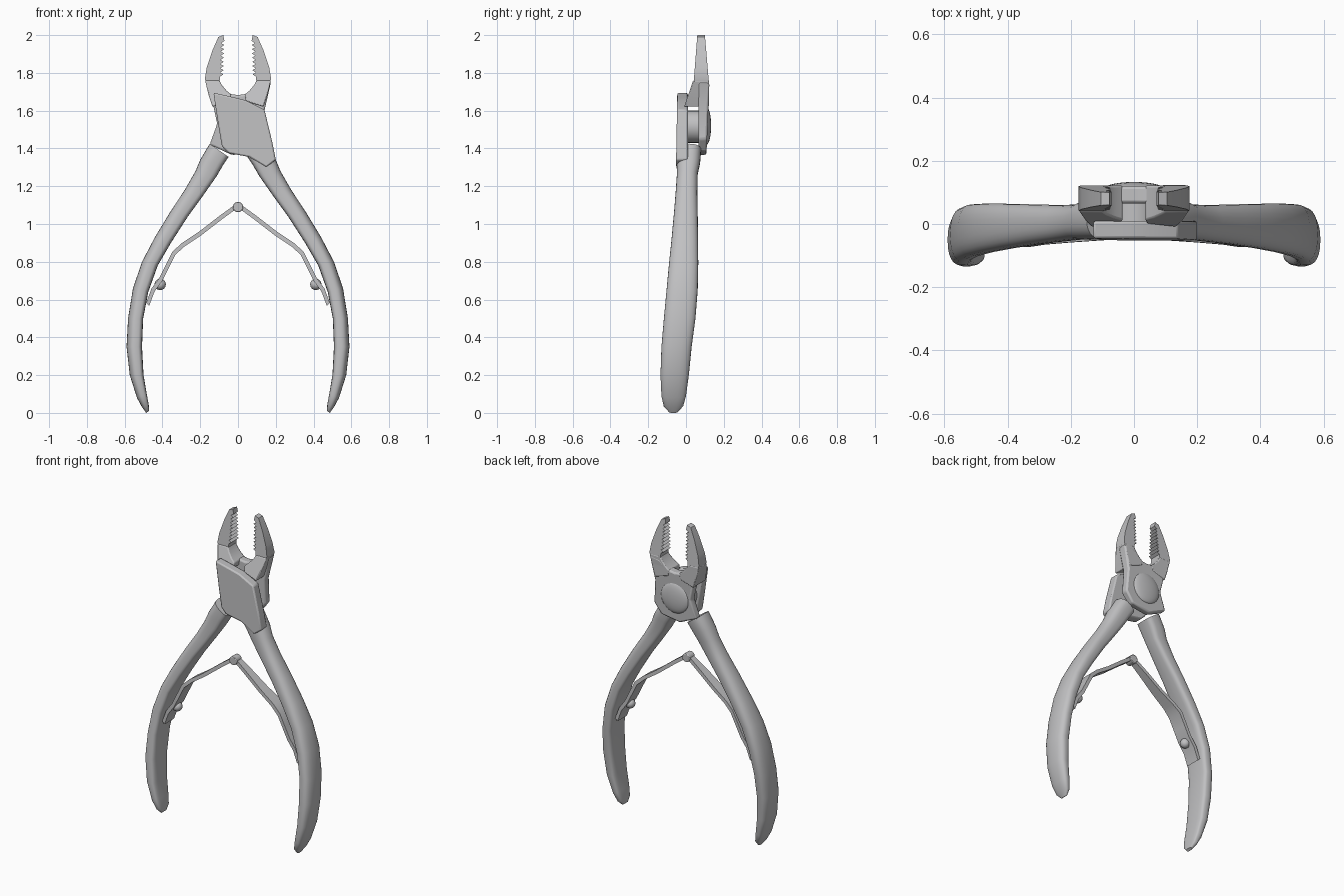
import bpy
import bmesh
from math import sin, cos, pi, radians
from mathutils import Matrix

cube = bpy.data.objects.get("Cube")
if cube:
    bpy.data.objects.remove(cube, do_unlink=True)

steel = bpy.data.materials.new("brushed steel grey")
steel.use_nodes = True
colour = (0.53, 0.53, 0.54, 1)
steel.diffuse_color = colour
steel.node_tree.nodes["Principled BSDF"].inputs["Base Color"].default_value = colour


def finish(name, bm, bevel=0, angle=35):
    """Turn a bmesh into a shaded object with an optional soft edge."""
    bmesh.ops.recalc_face_normals(bm, faces=bm.faces)
    mesh = bpy.data.meshes.new(name)
    bm.to_mesh(mesh)
    bm.free()
    mesh.materials.append(steel)
    obj = bpy.data.objects.new(name, mesh)
    bpy.context.collection.objects.link(obj)
    bpy.ops.object.select_all(action="DESELECT")
    obj.select_set(True)
    bpy.context.view_layer.objects.active = obj
    bpy.ops.object.shade_smooth_by_angle(angle=radians(angle))
    if bevel:
        mod = obj.modifiers.new("soft edge", "BEVEL")
        mod.width = bevel
        mod.segments = 2
        mod.limit_method = "ANGLE"
    return obj


def loft(name, rings, bevel=0, angle=35):
    """Skin a list of equal-sized point rings and cap both ends."""
    bm = bmesh.new()
    rows = [[bm.verts.new(p) for p in ring] for ring in rings]
    n = len(rows[0])
    for low, high in zip(rows, rows[1:]):
        for i in range(n):
            j = (i + 1) % n
            bm.faces.new((low[i], low[j], high[j], high[i]))
    bm.faces.new(rows[0])
    bm.faces.new(rows[-1])
    return finish(name, bm, bevel, angle)


def plate(name, outline, front, back, side=1, bevel=0):
    """Extrude an x-z outline between two depth rules."""
    return loft(name, [[(side * x, depth(z), z) for x, z in outline]
                       for depth in (front, back)], bevel)


def ramp(z0, y0, z1, y1):
    return lambda z: y0 + (y1 - y0) * (z - z0) / (z1 - z0)


def flat(y):
    return lambda z: y


def soft(v, power):
    return abs(v) ** power * (1 if v > 0 else -1)


def handle_ring(side, xi, zi, xo, zo, y0, y1, count=24):
    """D-shaped section: flattish inside, round outside."""
    ring = []
    for k in range(count):
        c, s = cos(2 * pi * k / count), sin(2 * pi * k / count)
        power = 0.5 if c < 0 else 0.85
        u = (1 + soft(c, power)) / 2
        v = (1 + soft(s, power)) / 2
        ring.append((side * (xi + (xo - xi) * u), y0 + (y1 - y0) * v, zi + (zo - zi) * u))
    return ring


# inner x, inner z, outer x, outer z, front y, back y
handle_rows = [
    (.472, .01, .486, 0, -.09, -.045),
    (.472, .04, .508, .03, -.118, -.015),
    (.483, .1, .535, .08, -.13, 0),
    (.5, .2, .573, .2, -.135, .015),
    (.508, .35, .59, .35, -.13, .03),
    (.502, .5, .582, .5, -.117, .05),
    (.475, .64, .556, .66, -.103, .062),
    (.425, .78, .508, .8, -.09, .065),
    (.355, .9, .44, .93, -.077, .064),
    (.265, 1.04, .355, 1.07, -.064, .062),
    (.185, 1.15, .282, 1.18, -.055, .06),
    (.115, 1.25, .225, 1.28, -.048, .062),
    (.08, 1.31, .2, 1.34, -.05, .075),
    (.05, 1.355, .15, 1.425, -.048, .08),
]

# jaw halves: a tapered blade with a toothed edge, and a thicker root
teeth = 9
jaw_edge = []
for k in range(teeth):
    z = 1.78 + k * 0.2 / teeth
    x = 0.077 - 0.006 * k / teeth
    jaw_edge += [(x + 0.018, z), (x, z + 0.012)]
blade = [(.098, 1.74)] + jaw_edge + [(.078, 2), (.104, 1.99), (.135, 1.92),
                                     (.165, 1.83), (.175, 1.77), (.168, 1.74)]
root = [(.098, 1.76), (.085, 1.735), (.06, 1.705), (.035, 1.685), (.04, 1.65),
        (.135, 1.62), (.155, 1.68), (.174, 1.76)]

for side, label in ((1, "left"), (-1, "right")):
    loft(label + "_handle", [handle_ring(side, *row) for row in handle_rows], angle=40)
    plate(label + "_jaw", blade, ramp(1.74, .04, 2, .06), ramp(1.74, .122, 2, .1), side)
    plate(label + "_jaw_root", root, ramp(1.65, 0, 1.76, .038), flat(.122), side, .006)

    # leaf spring arm, wide at the handle and narrow at the hinge
    path = [(.0, 1.1), (.09, 1.035), (.2, .95), (.29, .89), (.34, .845),
            (.375, .775), (.41, .705), (.45, .65), (.478, .575)]
    rings = []
    for k, (x, z) in enumerate(path):
        half = 0.018 + 0.03 * min(1, k / 4)
        mid = -0.025
        t = 0.008
        rings.append([(side * (x - t), mid - half, z - t), (side * (x - t), mid + half, z - t),
                      (side * (x + t), mid + half, z + t), (side * (x + t), mid - half, z + t)])
    loft(label + "_spring_arm", rings, angle=45)

    # spring screw on the inner face of the handle
    bm = bmesh.new()
    bmesh.ops.create_uvsphere(bm, u_segments=20, v_segments=12, radius=0.03)
    bmesh.ops.translate(bm, verts=bm.verts, vec=(side * 0.412, -0.025, 0.68))
    finish(label + "_spring_screw", bm, angle=60)


def barrel(name, x, z, radius, y0, y1, bevel):
    """Cylinder lying along y."""
    bm = bmesh.new()
    bmesh.ops.create_cone(bm, cap_ends=True, segments=28, radius1=radius,
                          radius2=radius, depth=y1 - y0)
    bmesh.ops.rotate(bm, verts=bm.verts, matrix=Matrix.Rotation(pi / 2, 3, "X"))
    bmesh.ops.translate(bm, verts=bm.verts, vec=(x, (y0 + y1) / 2, z))
    return finish(name, bm, bevel)


# crossing joint plates, the front one running into the left handle
front_outline = [(-.13, 1.695), (-.02, 1.67), (.04, 1.655), (.14, 1.605), (.18, 1.44),
                 (.2, 1.34), (.15, 1.3), (.06, 1.355), (-.05, 1.375),
                 (-.085, 1.41), (-.105, 1.53)]
plate("front_joint_plate", front_outline, ramp(1.3, -.053, 1.7, -.046), flat(.01), 1, .008)

back_outline = [(.174, 1.75), (.14, 1.6), (.15, 1.45), (.1, 1.385), (-.03, 1.365),
                (-.15, 1.42), (-.11, 1.53), (-.14, 1.67), (-.05, 1.69), (0, 1.682),
                (.05, 1.69), (.1, 1.74)]
plate("back_joint_plate", back_outline, flat(.065), ramp(1.36, .108, 1.75, .124), 1, .01)

# pivot core between the plates and its low dome at the back
barrel("pivot_core", 0, 1.515, .085, 0, .08, 0)
bm = bmesh.new()
bmesh.ops.create_uvsphere(bm, u_segments=28, v_segments=14, radius=1)
bmesh.ops.scale(bm, verts=bm.verts, vec=(.1, .025, .1))
bmesh.ops.translate(bm, verts=bm.verts, vec=(0, .108, 1.52))
finish("pivot_dome", bm, angle=60)

# hinge where the spring arms meet
barrel("spring_hinge", 0, 1.09, .027, -.052, .002, .004)
